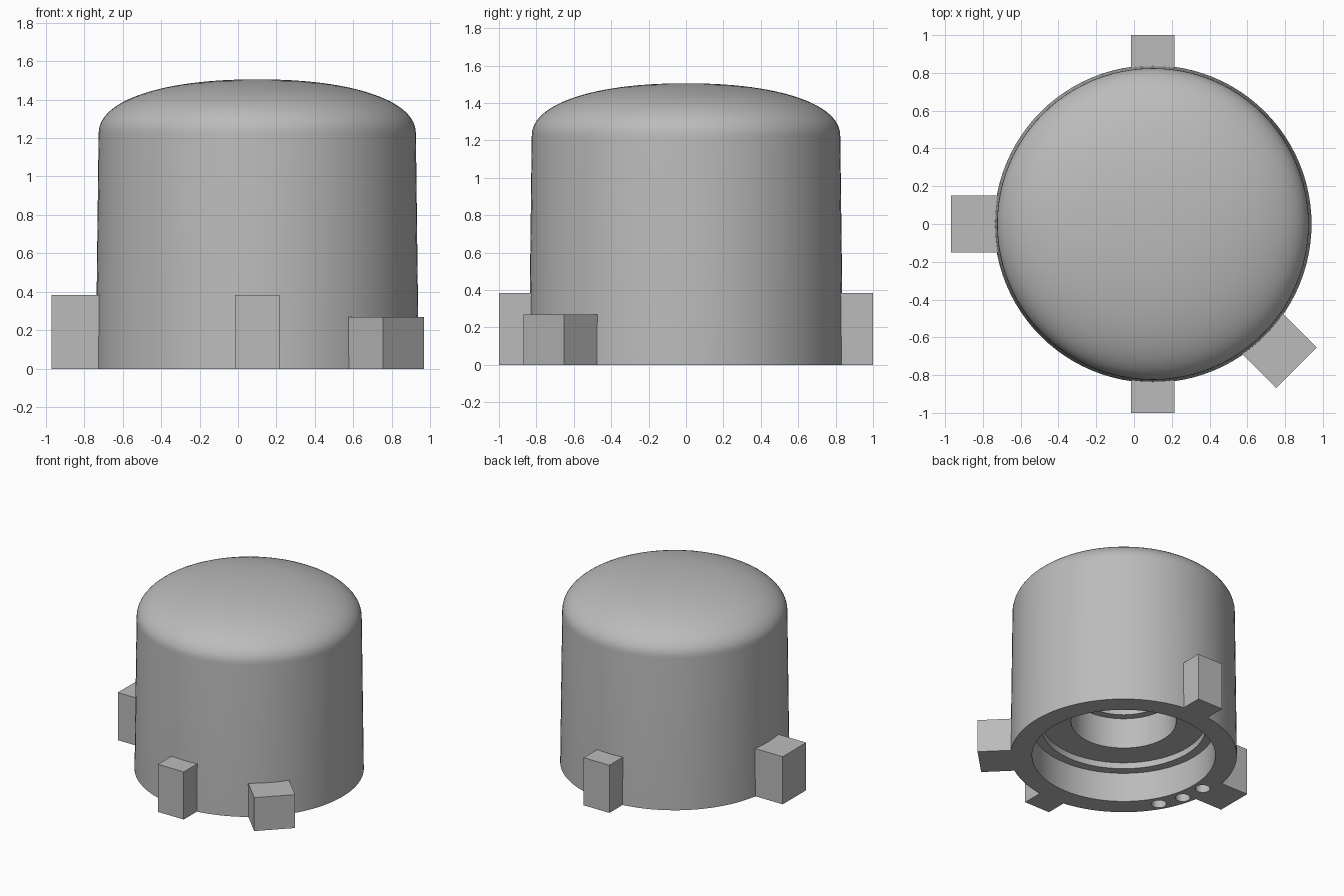
import bpy, bmesh, math
from mathutils import Matrix, Vector

cube = bpy.data.objects.get("Cube")
if cube:
    bpy.data.objects.remove(cube, do_unlink=True)

CENTRE_X = 0.10

grey = bpy.data.materials.new("plain_grey")
grey.use_nodes = True
grey.diffuse_color = (0.5, 0.5, 0.5, 1)
grey.node_tree.nodes["Principled BSDF"].inputs["Base Color"].default_value = (0.5, 0.5, 0.5, 1)


def make_object(name, bm):
    bmesh.ops.recalc_face_normals(bm, faces=bm.faces)
    mesh = bpy.data.meshes.new(name)
    bm.to_mesh(mesh)
    bm.free()
    mesh.materials.append(grey)
    obj = bpy.data.objects.new(name, mesh)
    bpy.context.collection.objects.link(obj)
    return obj


def lathe(name, profile, steps=96):
    bm = bmesh.new()
    verts = [bm.verts.new((r, 0, z)) for r, z in profile]
    edges = [bm.edges.new(pair) for pair in zip(verts, verts[1:])]
    bmesh.ops.spin(bm, geom=verts + edges, axis=(0, 0, 1), cent=(0, 0, 0),
                   angle=math.tau, steps=steps, use_duplicate=False)
    bmesh.ops.remove_doubles(bm, verts=bm.verts, dist=0.0005)
    obj = make_object(name, bm)
    obj.location.x = CENTRE_X
    return obj


# Domed cap: flattened dome, drafted wall, stepped recess underneath
dome = []
for i in range(25):
    t = math.pi / 2 * (1 - i / 24)
    c, s = max(math.cos(t), 0), math.sin(t)
    dome.append((0.825 * c ** (2 / 2.2) if i else 0, 1.22 + 0.285 * s ** (2 / 2.2)))
recess = [(0.84, 0), (0.68, 0), (0.68, 0.24), (0.61, 0.24), (0.61, 0.29),
          (0.39, 0.29), (0.39, 0.54), (0.33, 0.54), (0.33, 1.0), (0, 1.0)]
cap = lathe("domed_cap", dome + recess)

# Three blind holes in the rim
bm = bmesh.new()
for angle in (180, 195, 210):
    a = math.radians(angle)
    place = Matrix.Translation((CENTRE_X + 0.765 * math.cos(a), 0.765 * math.sin(a), 0))
    bmesh.ops.create_cone(bm, cap_ends=True, segments=24, radius1=0.055,
                          radius2=0.055, depth=0.3, matrix=place)
cutter = make_object("rim_hole_cutter", bm)
cutter.hide_render = True
cutter.hide_set(True)
holes = cap.modifiers.new("rim_holes", 'BOOLEAN')
holes.operation = 'DIFFERENCE'
holes.solver = 'EXACT'
holes.object = cutter

bpy.context.view_layer.objects.active = cap
cap.select_set(True)
bpy.ops.object.modifier_apply(modifier=holes.name)
bpy.data.objects.remove(cutter, do_unlink=True)
bpy.ops.object.shade_smooth_by_angle(angle=math.radians(30))


# Locating lugs around the base
def lug(name, angle, outer, width, height, inner=0.82):
    bm = bmesh.new()
    bmesh.ops.create_cube(bm, size=1)
    bmesh.ops.scale(bm, verts=bm.verts, vec=(outer - inner, width, height))
    bmesh.ops.translate(bm, verts=bm.verts, vec=Vector(((outer + inner) / 2, 0, height / 2)))
    obj = make_object(name, bm)
    obj.location.x = CENTRE_X
    obj.rotation_euler.z = math.radians(angle)


lug("back_lug", 90, 1.0, 0.23, 0.385)
lug("front_lug", -90, 1.0, 0.23, 0.385)
lug("right_lug", 180, 1.07, 0.30, 0.385)
lug("diagonal_lug", -45, 1.075, 0.304, 0.27)
